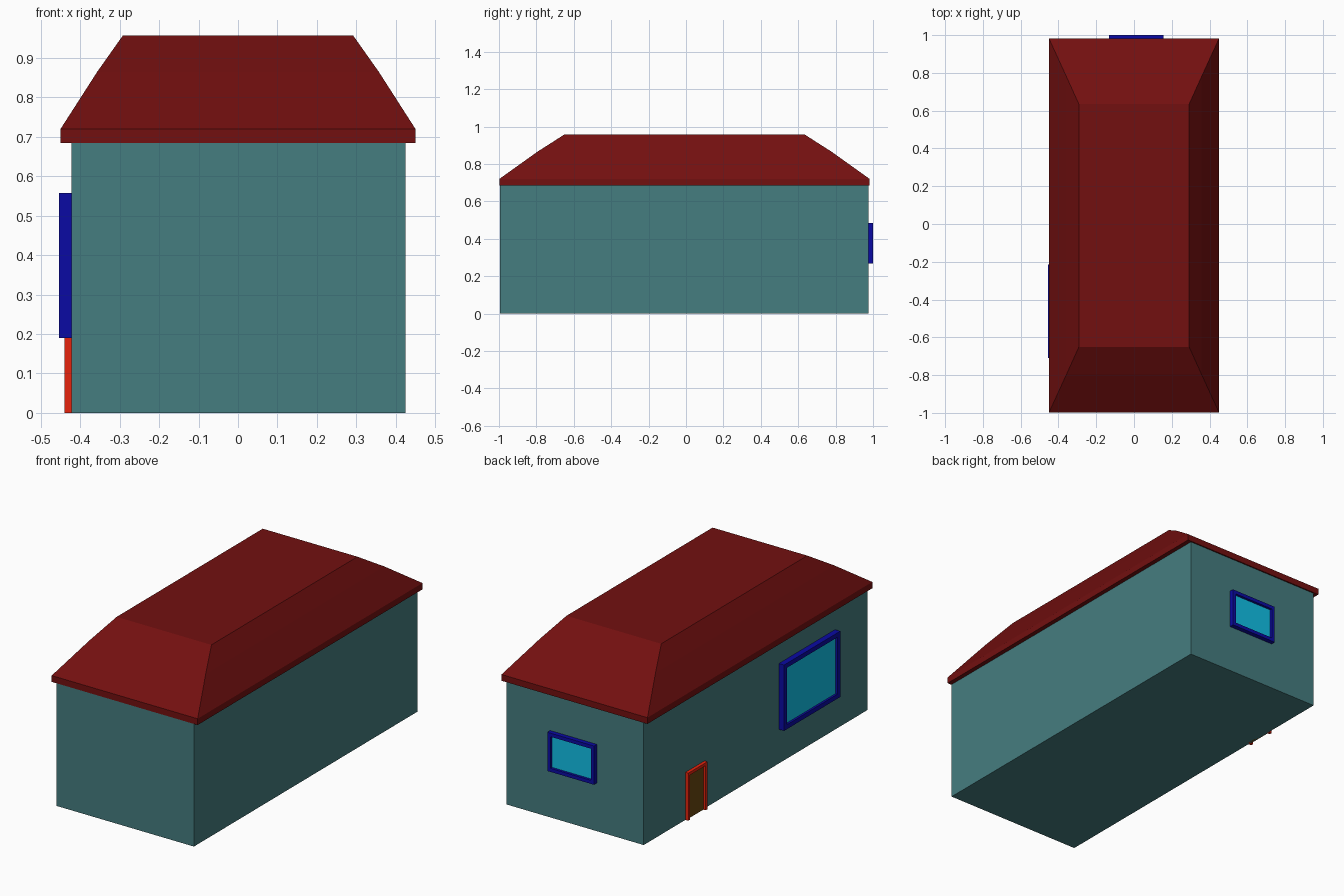
import bpy
import bmesh

if "Cube" in bpy.data.objects:
    bpy.data.objects.remove(bpy.data.objects["Cube"], do_unlink=True)


def material(name, rgb):
    mat = bpy.data.materials.new(name)
    mat.use_nodes = True
    color = (*rgb, 1)
    mat.diffuse_color = color
    mat.node_tree.nodes["Principled BSDF"].inputs["Base Color"].default_value = color
    return mat


TEAL = material("teal wall", (0.06, 0.205, 0.215))
MAROON = material("maroon roof", (0.17, 0.005, 0.005))
BLUE = material("blue window frame", (0.003, 0.003, 0.37))
GLASS = material("cyan glass", (0.006, 0.58, 0.88))
RED = material("red door frame", (0.8, 0.017, 0.004))
BROWN = material("brown door", (0.14, 0.065, 0.005))


def finish(bm, name, mat):
    bmesh.ops.recalc_face_normals(bm, faces=bm.faces)
    mesh = bpy.data.meshes.new(name)
    bm.to_mesh(mesh)
    bm.free()
    mesh.materials.append(mat)
    obj = bpy.data.objects.new(name, mesh)
    bpy.context.collection.objects.link(obj)
    return obj


def add_box(bm, low, high):
    verts = bmesh.ops.create_cube(bm, size=1)["verts"]
    for v in verts:
        v.co = [a + (c + 0.5) * (b - a) for a, b, c in zip(low, high, v.co)]


def boxes(name, mat, *extents):
    bm = bmesh.new()
    for low, high in extents:
        add_box(bm, low, high)
    return finish(bm, name, mat)


def opening(name, place, u, z, bar, depth, pane_depth, mats, sill=True):
    """Framed opening: u runs along the wall, depth runs outward from it."""
    (u0, u1), (z0, z1) = u, z
    base = z0 + bar if sill else z0
    bars = [((u0, z0), (u0 + bar, z1)), ((u1 - bar, z0), (u1, z1)),
            ((u0 + bar, z1 - bar), (u1 - bar, z1))]
    if sill:
        bars.append(((u0 + bar, z0), (u1 - bar, base)))

    def extent(rect, out):
        a, b = place(*rect[0], -0.01), place(*rect[1], out)
        return tuple(map(min, a, b)), tuple(map(max, a, b))

    boxes(name + "_frame", mats[0], *[extent(r, depth) for r in bars])
    pane = ((u0 + bar, base), (u1 - bar, z1 - bar))
    boxes(name + "_panel", mats[1], extent(pane, pane_depth))


# Walls
boxes("walls", TEAL, ((-0.422, -0.995, 0), (0.425, 0.975, 0.69)))

# Hipped roof: stacked rectangular rings of (half width, half length, height)
rings = [(0.45, 0.99, 0.685), (0.45, 0.99, 0.72),
         (0.357, 0.787, 0.865), (0.292, 0.643, 0.957)]
bm = bmesh.new()
loops = [[bm.verts.new((sx * w, sy * l - 0.008, h))
          for sx, sy in ((-1, -1), (1, -1), (1, 1), (-1, 1))]
         for w, l, h in rings]
for lower, upper in zip(loops, loops[1:]):
    for i in range(4):
        j = (i + 1) % 4
        bm.faces.new((lower[i], lower[j], upper[j], upper[i]))
bm.faces.new(loops[0][::-1])
bm.faces.new(loops[-1])
finish(bm, "roof", MAROON)


# Placement on the right side wall and on the back wall
def side_wall(u, z, out):
    return (-0.422 - out, u, z)


def back_wall(u, z, out):
    return (u, 0.975 + out, z)


# Windows and door
opening("side_window", side_wall, (-0.71, -0.215), (0.19, 0.557), 0.025,
        0.032, 0.02, (BLUE, GLASS))
opening("back_window", back_wall, (-0.133, 0.155), (0.268, 0.484), 0.02,
        0.025, 0.011, (BLUE, GLASS))
opening("door", side_wall, (0.44, 0.608), (0, 0.265), 0.016,
        0.018, 0.004, (RED, BROWN), sill=False)
